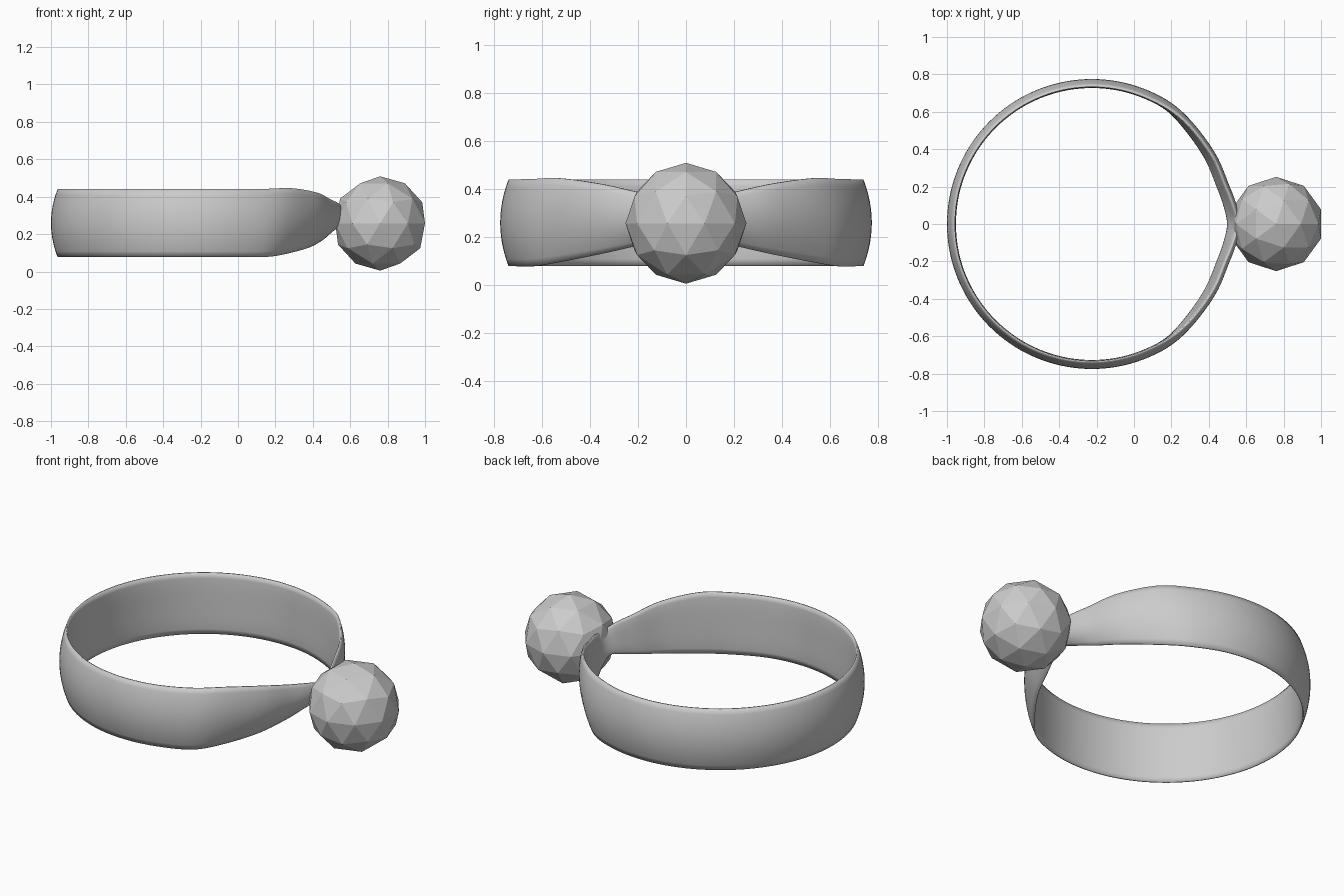
import bpy, bmesh, math
from mathutils import Vector

if "Cube" in bpy.data.objects:
    bpy.data.objects.remove(bpy.data.objects["Cube"])

# Band path on the +y half: (bottom edge, top edge), leaning outward near the gem
half = [
    ((0.500, 0.00, 0.220), (0.555, 0.00, 0.345)),
    ((0.480, 0.10, 0.195), (0.530, 0.10, 0.368)),
    ((0.444, 0.20, 0.165), (0.490, 0.20, 0.387)),
    ((0.380, 0.35, 0.130), (0.420, 0.36, 0.422)),
    ((0.270, 0.51, 0.098), (0.290, 0.53, 0.445)),
    ((0.150, 0.632, 0.078), (0.152, 0.634, 0.442)),
]
for deg in range(75, 181, 15):
    a = math.radians(deg)
    x, y = -0.225 + 0.736 * math.cos(a), 0.736 * math.sin(a)
    half.append(((x, y, 0.078), (x, y, 0.440)))

half = [(Vector(b), Vector(t)) for b, t in half]
flip = lambda v: Vector((v.x, -v.y, v.z))
stations = half + [(flip(b), flip(t)) for b, t in reversed(half[1:-1])]


def spline(p0, p1, p2, p3, s):
    return 0.5 * (2 * p1 + (p2 - p0) * s + (2 * p0 - 5 * p1 + 4 * p2 - p3) * s * s
                  + (3 * p1 - p0 - 3 * p2 + p3) * s ** 3)


# Smooth closed edge rails
STEPS = 6
rails = []
n = len(stations)
for i in range(n):
    for k in range(STEPS):
        q = [stations[(i + d) % n] for d in (-1, 0, 1, 2)]
        rails.append(tuple(spline(*[p[e] for p in q], k / STEPS) for e in (0, 1)))

# Domed cross-section: bulging outside, slightly rounded inside
us = [-1 + 2 * i / 12 for i in range(13)]
section = [(u, 0.004 + 0.035 * (1 - u * u)) for u in us]
section += [(u, -0.003 - 0.006 * (1 - u ** 4)) for u in reversed(us)]

bm = bmesh.new()
rings = []
for i, (b, t) in enumerate(rails):
    prev, nxt = rails[i - 1], rails[(i + 1) % len(rails)]
    tangent = (nxt[0] + nxt[1] - prev[0] - prev[1]).normalized()
    out = tangent.cross(t - b).normalized()
    rings.append([bm.verts.new((b + t) / 2 + (t - b) * u / 2 + out * o) for u, o in section])
m = len(section)
for i in range(len(rings)):
    r, s = rings[i], rings[(i + 1) % len(rings)]
    for j in range(m):
        bm.faces.new((r[j], s[j], s[(j + 1) % m], r[(j + 1) % m]))
bmesh.ops.recalc_face_normals(bm, faces=bm.faces)
for f in bm.faces:
    f.smooth = True
mesh = bpy.data.meshes.new("band")
bm.to_mesh(mesh)
bm.free()
band = bpy.data.objects.new("band", mesh)
bpy.context.collection.objects.link(band)

# Faceted gem
bpy.ops.mesh.primitive_ico_sphere_add(subdivisions=2, radius=0.252, location=(0.76, 0, 0.257))
bpy.context.object.name = "gem"
